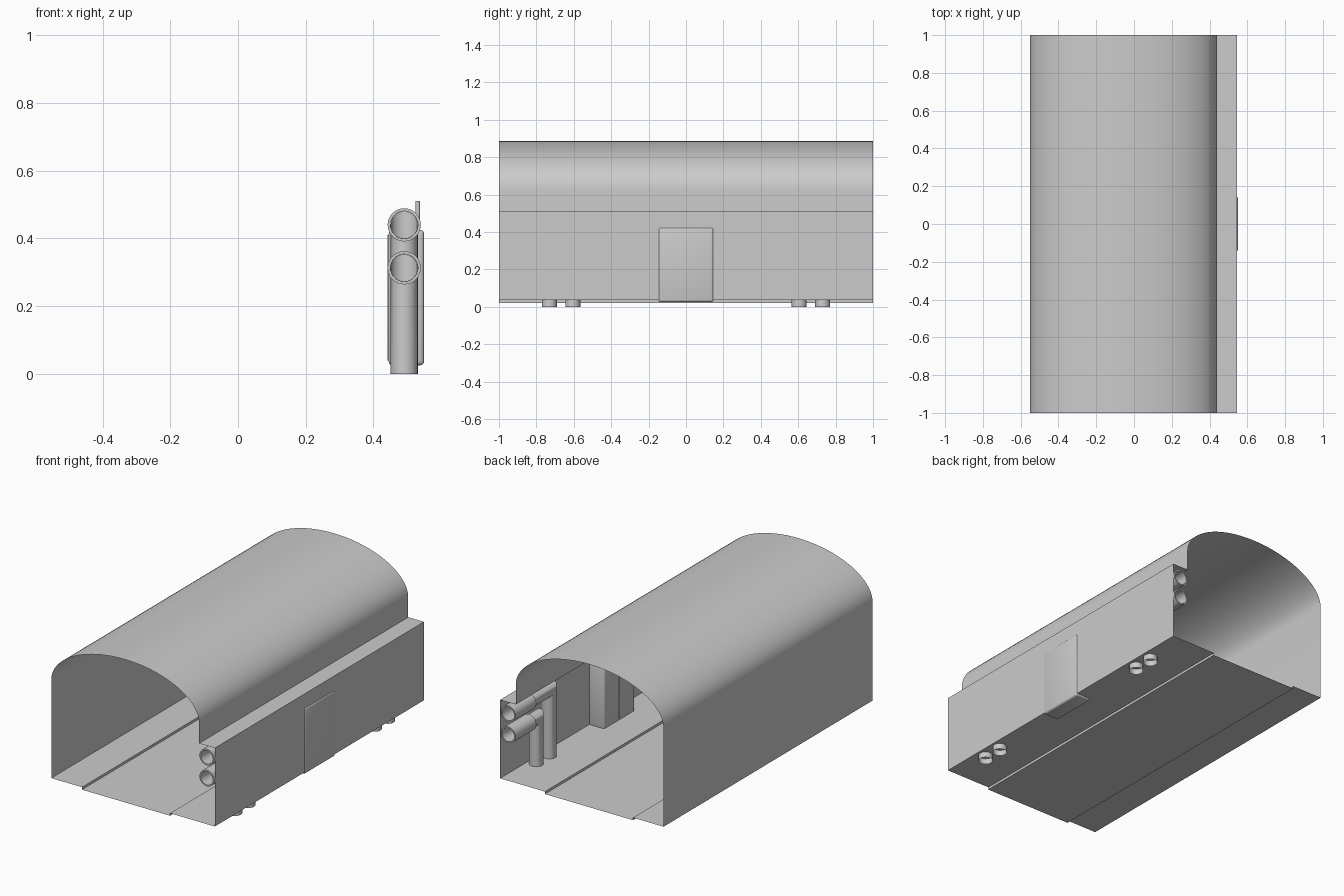
import bpy, bmesh
from math import sin, cos, pi, radians

if "Cube" in bpy.data.objects:
    bpy.data.objects.remove(bpy.data.objects["Cube"])


def finish(name, bm, smooth=True):
    bmesh.ops.recalc_face_normals(bm, faces=bm.faces)
    me = bpy.data.meshes.new(name)
    bm.to_mesh(me)
    bm.free()
    ob = bpy.data.objects.new(name, me)
    bpy.context.collection.objects.link(ob)
    if smooth:
        bpy.ops.object.select_all(action='DESELECT')
        ob.select_set(True)
        bpy.context.view_layer.objects.active = ob
        bpy.ops.object.shade_smooth_by_angle(angle=radians(35))
    return ob


def loft(name, rings, wrap=False):
    """Skin a list of closed rings; wrap joins the last ring to the first."""
    bm = bmesh.new()
    vs = [[bm.verts.new(p) for p in ring] for ring in rings]
    pairs = list(zip(vs, vs[1:])) + ([(vs[-1], vs[0])] if wrap else [])
    for a, b in pairs:
        n = len(a)
        for i in range(n):
            j = (i + 1) % n
            bm.faces.new((a[i], a[j], b[j], b[i]))
    return finish(name, bm)


def box(name, lo, hi, bevel=0.0):
    bm = bmesh.new()
    bmesh.ops.create_cube(bm, size=1)
    for v in bm.verts:
        v.co = [(a + b) / 2 + c * (b - a) for a, b, c in zip(lo, hi, v.co)]
    if bevel:
        bmesh.ops.bevel(bm, geom=bm.edges[:], offset=bevel, segments=3,
                        profile=0.5, affect='EDGES')
    return finish(name, bm)


def mirror_y(ob):
    m = ob.modifiers.new("other_end", 'MIRROR')
    m.use_axis = (False, True, False)
    m.use_mirror_merge = False


# Corridor shell: elliptical roof, side ledge, wall and stepped floor
N = 40
roof = [(-0.055 - 0.495 * cos(pi * i / N), 0.63 + 0.255 * sin(pi * i / N))
        for i in range(N + 1)]
profile = roof + [(0.44, 0.51), (0.545, 0.51), (0.545, 0.035), (0.245, 0.035),
                  (0.245, 0.02), (-0.345, 0.02), (-0.345, 0.035), (-0.55, 0.035)]
loft("corridor_shell", [[(x, y, z) for x, z in profile] for y in (-1, 1)])

# Pipes: open mitred elbows running into the floor, mirrored to both ends
X, R, S = 0.491, 0.04, 32
ang = [2 * pi * i / S for i in range(S)]


def ring(r, y, z):
    return [(X + r * cos(a), y, z + r * sin(a)) for a in ang]


for label, yc, zc in (("upper", 0.605, 0.44), ("lower", 0.73, 0.313)):
    pipe = loft(label + "_pipe", [
        ring(R, 0.999, zc),
        [(X + R * cos(a), yc - R * sin(a), zc + R * sin(a)) for a in ang],
        [(X + R * cos(a), yc - R * sin(a), 0) for a in ang]])
    mirror_y(pipe)
    # Sleeve around the open end
    sleeve = loft(label + "_pipe_sleeve", [
        ring(0.049, 1, zc), ring(0.049, 0.80, zc),
        ring(0.0405, 0.80, zc), ring(0.0405, 1, zc)], wrap=True)
    mirror_y(sleeve)

# Wall cabinet passing through the side wall, with a door seam inside
box("wall_cabinet", (0.445, -0.147, 0.025), (0.55, 0.147, 0.425), 0.012)
box("cabinet_seam", (0.442, -0.004, 0.04), (0.447, 0.004, 0.41))

# Thin conduit from the cabinet up to the ledge
bm = bmesh.new()
bmesh.ops.create_cone(bm, segments=16, radius1=0.007, radius2=0.007,
                      depth=0.13, cap_ends=True)
bmesh.ops.translate(bm, verts=bm.verts, vec=(0.531, -0.12, 0.445))
finish("conduit", bm)
